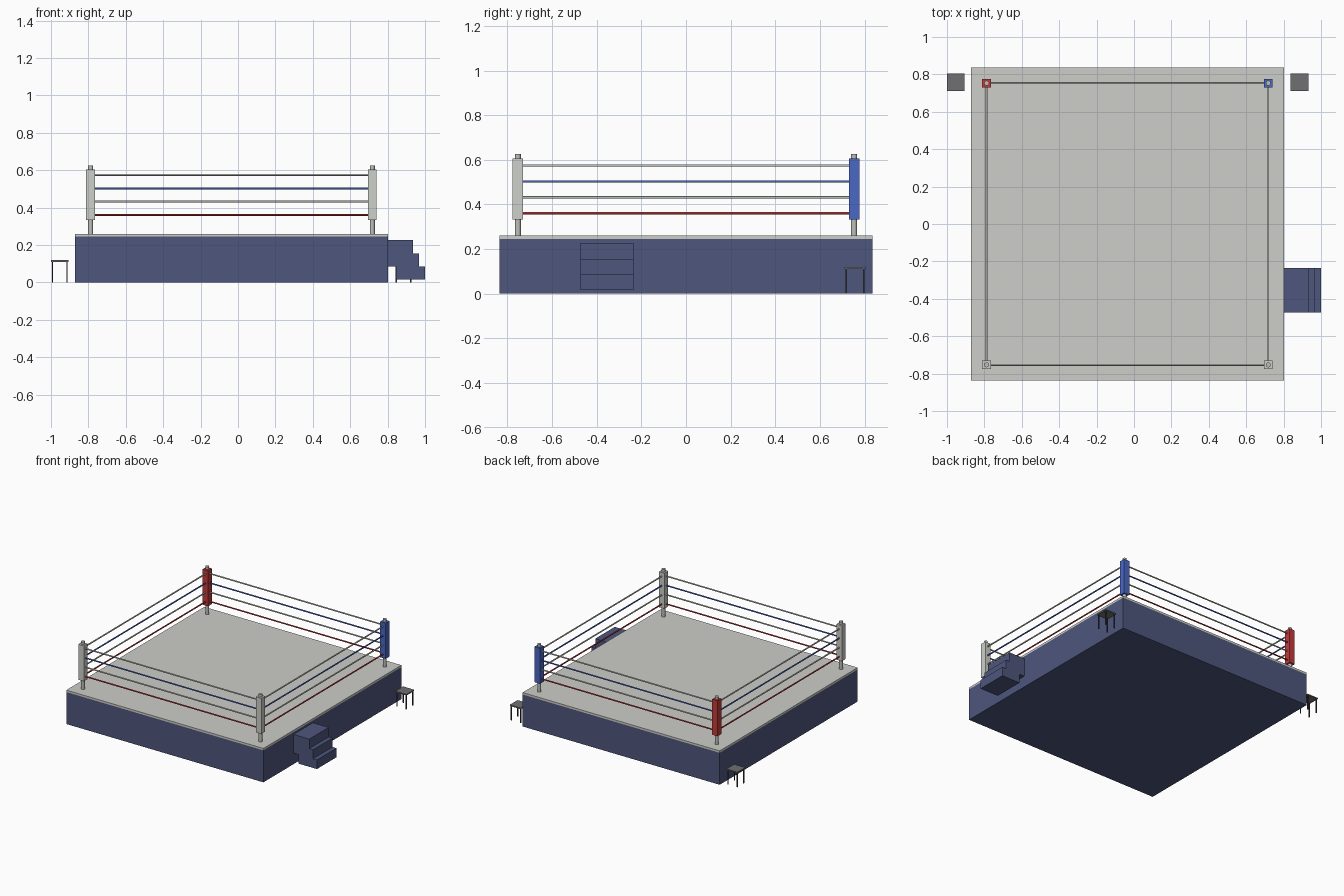
import bpy, math

if "Cube" in bpy.data.objects:
    bpy.data.objects.remove(bpy.data.objects["Cube"])


def srgb(c):
    c /= 255
    return c / 12.92 if c <= 0.04045 else ((c + 0.055) / 1.055) ** 2.4


def material(name, r, g, b):
    m = bpy.data.materials.new(name)
    m.diffuse_color = (srgb(r), srgb(g), srgb(b), 1)
    m.use_nodes = True
    m.node_tree.nodes["Principled BSDF"].inputs["Base Color"].default_value = m.diffuse_color
    return m


NAVY = material("navy_apron", 78, 86, 124)
CANVAS = material("canvas_grey", 205, 206, 200)
WHITE = material("pad_white", 206, 208, 202)
RED = material("corner_red", 196, 58, 58)
BLUE = material("corner_blue", 75, 104, 198)
STEEL = material("post_grey", 190, 190, 186)
SEAT = material("stool_grey", 112, 112, 114)
LEG = material("stool_leg_dark", 60, 60, 62)


def box(name, x0, x1, y0, y1, z0, z1, mat):
    bpy.ops.mesh.primitive_cube_add(size=1, location=((x0 + x1) / 2, (y0 + y1) / 2, (z0 + z1) / 2))
    o = bpy.context.object
    o.scale = (x1 - x0, y1 - y0, z1 - z0)
    bpy.ops.object.transform_apply(location=False, rotation=False)
    o.name = name
    o.data.materials.append(mat)
    return o


def cylinder(name, loc, radius, length, mat, rot=(0, 0, 0), sides=16):
    bpy.ops.mesh.primitive_cylinder_add(vertices=sides, radius=radius, depth=length, location=loc, rotation=rot)
    o = bpy.context.object
    o.name = name
    o.data.materials.append(mat)
    bpy.ops.object.shade_smooth_by_angle(angle=math.radians(50))
    return o


CX, HALF, POST = -0.035, 0.836, 0.753   # ring centre, platform half size, post offset

# Platform: skirt and canvas
box("platform_apron", CX - HALF, CX + HALF, -HALF, HALF, 0, 0.245, NAVY)
box("canvas_mat", CX - HALF, CX + HALF, -HALF, HALF, 0.245, 0.26, CANVAS)

# Corner posts with square pads
corners = {"front_left": (-1, -1, WHITE), "front_right": (1, -1, WHITE),
           "back_left": (-1, 1, RED), "back_right": (1, 1, BLUE)}
for name, (sx, sy, mat) in corners.items():
    x, y, p = CX + sx * POST, sy * POST, 0.0235
    cylinder(name + "_post", (x, y, 0.4425), 0.0135, 0.367, STEEL)
    box(name + "_pad", x - p, x + p, y - p, y + p, 0.333, 0.605, mat)

# Four ropes on each side
for z, mat, colour in ((0.575, WHITE, "top"), (0.503, BLUE, "upper"),
                       (0.432, WHITE, "lower"), (0.361, RED, "bottom")):
    for s, fb, lr in ((-1, "front", "left"), (1, "back", "right")):
        cylinder(f"{fb}_{colour}_rope", (CX, s * POST, z), 0.0052, 2 * POST, mat, (0, math.pi / 2, 0), 10)
        cylinder(f"{lr}_{colour}_rope", (CX + s * POST, 0, z), 0.0052, 2 * POST, mat, (math.pi / 2, 0, 0), 10)

# Entry steps: three stacked blocks
for i, (x0, x1, z0, z1) in enumerate(((0.845, 1.0, 0.016, 0.086),
                                      (0.80, 0.967, 0.086, 0.155),
                                      (0.80, 0.935, 0.155, 0.228))):
    box(f"step_{i + 1}", x0, x1, -0.472, -0.236, z0, z1, NAVY)

# Corner stools
for name, x in (("left", -0.953), ("right", 0.885)):
    y, h, t = 0.757, 0.047, 0.0035
    box(name + "_stool_seat", x - h, x + h, y - h, y + h, 0.11, 0.119, SEAT)
    for sx in (-1, 1):
        for sy in (-1, 1):
            lx, ly = x + sx * 0.039, y + sy * 0.039
            box(name + "_stool_leg", lx - t, lx + t, ly - t, ly + t, 0, 0.11, LEG)
